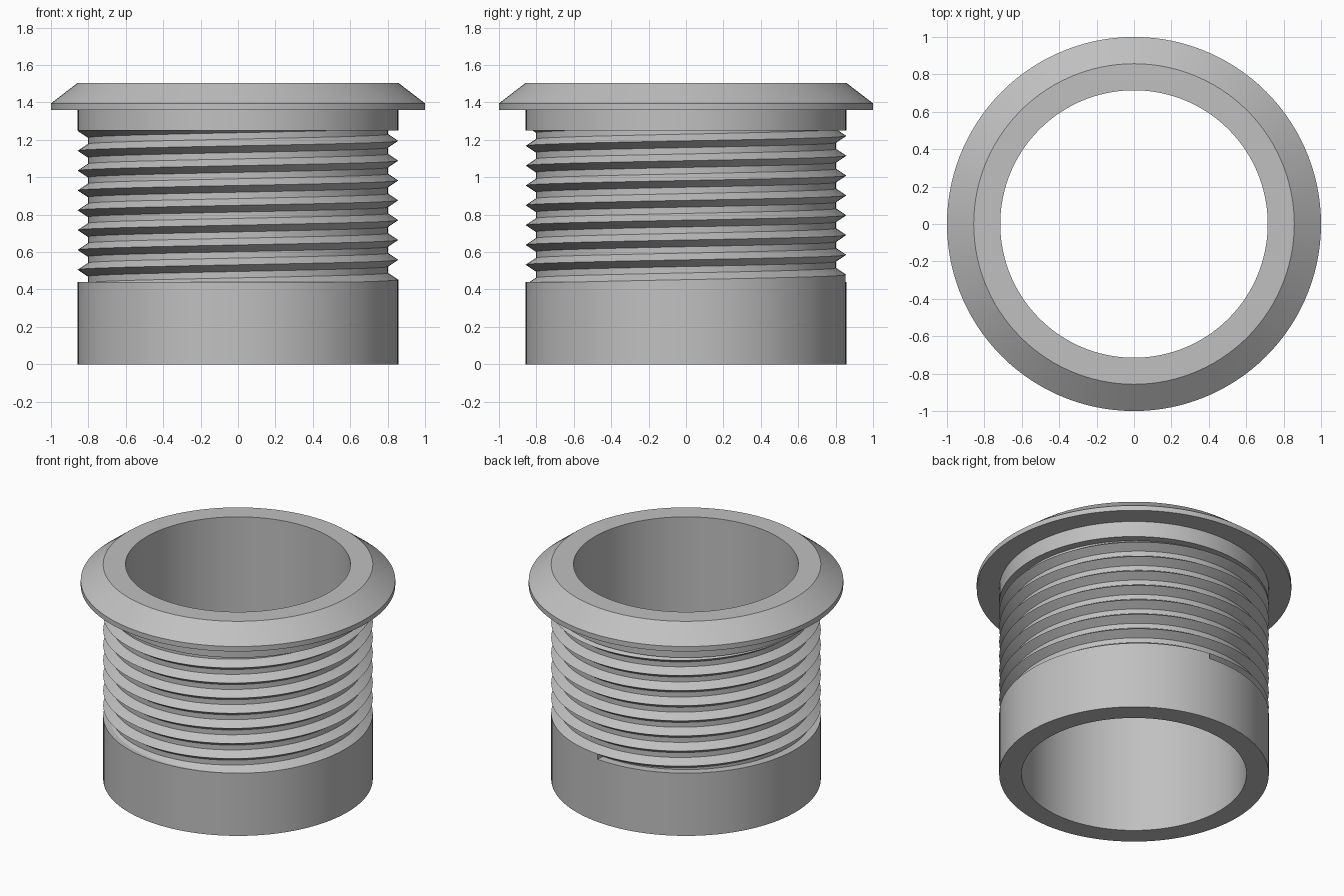
import bpy, bmesh
from math import cos, sin, radians

cube = bpy.data.objects.get("Cube")
if cube:
    bpy.data.objects.remove(cube)

SEGMENTS = 120
BORE, ROOT, OUTER, FLANGE = 0.715, 0.803, 0.857, 1.0
THREAD_BOTTOM, THREAD_TOP = 0.44, 1.25
PITCH, ROOT_FLAT = 0.106, 0.034
STEP = 360 / SEGMENTS

grey = bpy.data.materials.new("plain grey")
grey.use_nodes = True
colour = (0.53, 0.53, 0.53, 1)
grey.diffuse_color = colour
grey.node_tree.nodes["Principled BSDF"].inputs["Base Color"].default_value = colour


def ring_point(radius, angle, z):
    a = radians(angle)
    return (radius * cos(a), radius * sin(a), z)


def skin(bm, columns, closed_rows=False):
    """Join neighbouring columns of points with quads."""
    verts = [[bm.verts.new(p) for p in column] for column in columns]
    rows = len(verts[0])
    for left, right in zip(verts, verts[1:]):
        for j in range(rows if closed_rows else rows - 1):
            k = (j + 1) % rows
            bm.faces.new((left[j], right[j], right[k], left[k]))
    bmesh.ops.remove_doubles(bm, verts=bm.verts[:], dist=0.0001)


def finish(bm, name):
    mesh = bpy.data.meshes.new(name)
    bm.to_mesh(mesh)
    bm.free()
    obj = bpy.data.objects.new(name, mesh)
    bpy.context.collection.objects.link(obj)
    mesh.materials.append(grey)
    bpy.ops.object.select_all(action="DESELECT")
    obj.select_set(True)
    bpy.context.view_layer.objects.active = obj
    bpy.ops.object.shade_smooth_by_angle(angle=radians(25))
    return obj


# Hollow body: plain sleeve, recessed core, collar and bevelled flange
core = ROOT - 0.012
profile = [
    (BORE, 0), (OUTER, 0), (OUTER, THREAD_BOTTOM), (core, THREAD_BOTTOM),
    (core, THREAD_TOP), (OUTER, THREAD_TOP), (OUTER, 1.36), (FLANGE, 1.36),
    (FLANGE, 1.395), (OUTER, 1.505), (BORE, 1.505),
]
bm = bmesh.new()
skin(bm, [[ring_point(r, i * STEP, z) for r, z in profile]
          for i in range(SEGMENTS + 1)], closed_rows=True)
finish(bm, "flanged_sleeve")

# Helical thread: a V groove with a flat root, closed off before its start
flank = (PITCH - ROOT_FLAT) / 2
groove_start = 28


def thread_column(i, cut):
    angle = i * STEP
    z = 0.373 + PITCH * (angle - 90) / 360
    r = ROOT if cut else OUTER
    section = [(OUTER, 0), (r, flank), (r, flank + ROOT_FLAT), (OUTER, PITCH)]
    return [ring_point(radius, angle, z + dz) for radius, dz in section]


columns = [thread_column(i, False) for i in range(-SEGMENTS, groove_start + 1)]
columns += [thread_column(i, True) for i in range(groove_start, SEGMENTS * 9)]
bm = bmesh.new()
skin(bm, columns)

# Trim the thread level with the sleeve and the collar
for height, direction in ((THREAD_BOTTOM, -1), (THREAD_TOP, 1)):
    bmesh.ops.bisect_plane(
        bm, geom=bm.verts[:] + bm.edges[:] + bm.faces[:], dist=0.00001,
        plane_co=(0, 0, height), plane_no=(0, 0, direction), clear_outer=True)
finish(bm, "screw_thread")
